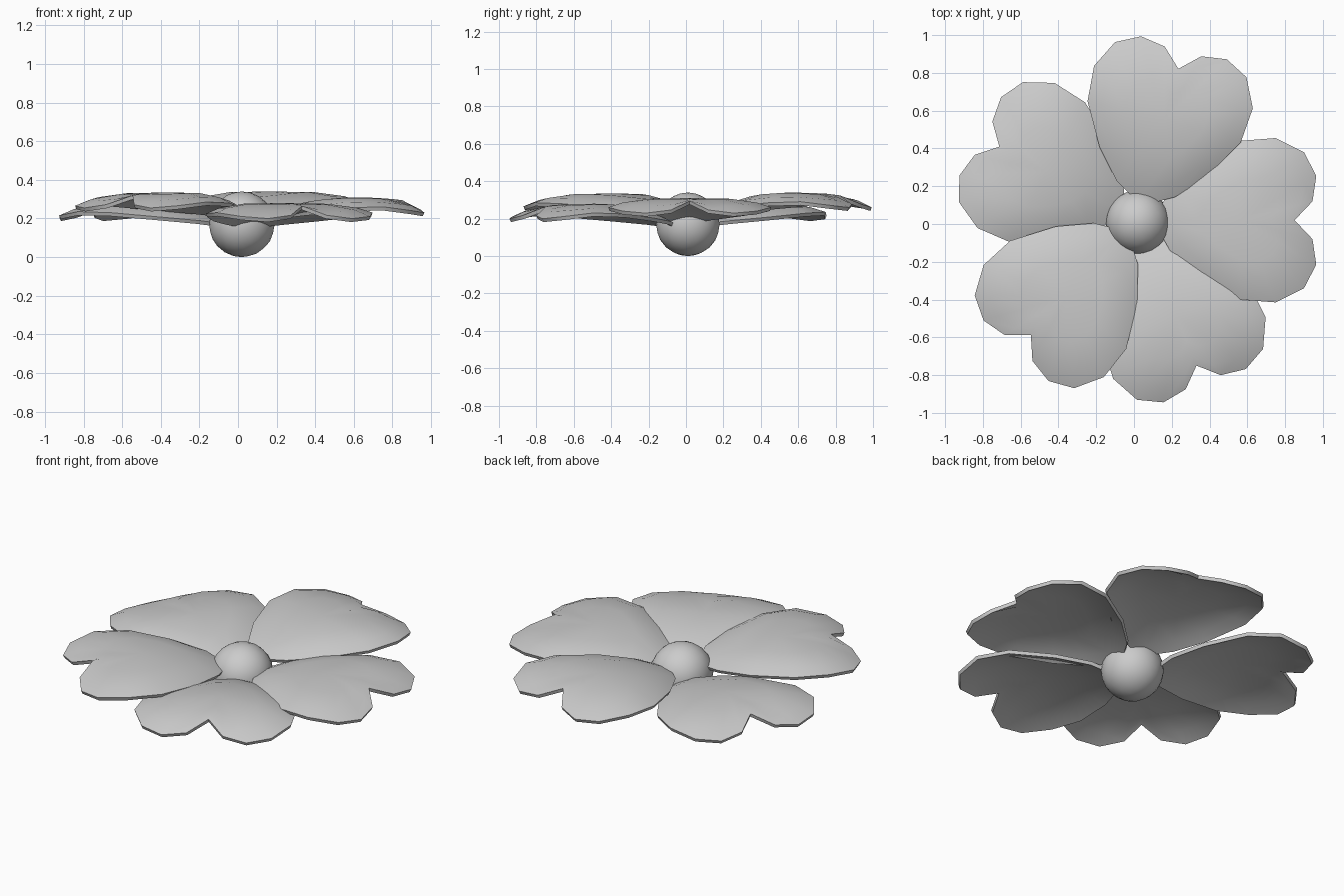
import bpy, bmesh, math
from mathutils import Matrix

if "Cube" in bpy.data.objects:
    bpy.data.objects.remove(bpy.data.objects["Cube"])

CX, CY = 0.02, 0.02

# Half outline of the heart petal: distance from centre, half width, edge drop
HALF = [(0.08, 0.0, 0.0), (0.17, 0.16, 0.02), (0.32, 0.295, 0.05), (0.54, 0.42, 0.055),
        (0.73, 0.435, 0.045), (0.88, 0.36, 0.055), (0.945, 0.235, 0.06),
        (0.925, 0.10, 0.045), (0.83, 0.0, 0.005)]
OUTLINE = HALF + [(r, -w, d) for r, w, d in HALF[-2:0:-1]]
MID = 0.55


def crest(r):
    # height along the petal, rising from the root and dipping slightly at the end
    return 0.09 - 0.52 * (MID - r) ** 2 if r < MID else 0.09 - 0.13 * (r - MID) ** 2


def petal(name, angle, z):
    bm = bmesh.new()
    rings = []
    for s in (1.0, 0.83, 0.5):
        ring = []
        for r, w, d in OUTLINE:
            rr = MID + (r - MID) * s
            ring.append(bm.verts.new((rr, -w * s, crest(rr) - d * s ** 4)))
        rings.append(ring)
    middle = bm.verts.new((MID, 0, crest(MID)))
    n = len(OUTLINE)
    for i in range(n):
        j = (i + 1) % n
        for a, b in zip(rings, rings[1:]):
            bm.faces.new((a[i], a[j], b[j], b[i]))
        bm.faces.new((rings[-1][i], rings[-1][j], middle))
    bmesh.ops.recalc_face_normals(bm, faces=bm.faces)
    if sum(f.normal.z for f in bm.faces) < 0:
        bmesh.ops.reverse_faces(bm, faces=bm.faces)
    bm.transform(Matrix.Translation((CX, CY, z)) @ Matrix.Rotation(math.radians(angle), 4, 'Z'))
    me = bpy.data.meshes.new(name)
    bm.to_mesh(me)
    bm.free()
    ob = bpy.data.objects.new(name, me)
    bpy.context.collection.objects.link(ob)
    sol = ob.modifiers.new("thickness", 'SOLIDIFY')
    sol.thickness = 0.02
    sol.offset = -1
    bpy.ops.object.select_all(action='DESELECT')
    ob.select_set(True)
    bpy.context.view_layer.objects.active = ob
    bpy.ops.object.modifier_apply(modifier=sol.name)
    bpy.ops.object.shade_smooth_by_angle(angle=math.radians(40))


# Five overlapping petals: angle and lobe height
for k, (angle, z) in enumerate([(0, 0.22), (75, 0.25), (152, 0.195), (227, 0.245), (292, 0.19)]):
    petal(f"petal_{k + 1}", angle, z)

# Round flower centre
bpy.ops.mesh.primitive_ico_sphere_add(subdivisions=3, radius=0.17, location=(CX, 0.01, 0.17))
bpy.context.object.name = "flower_centre"
bpy.ops.object.shade_smooth()
